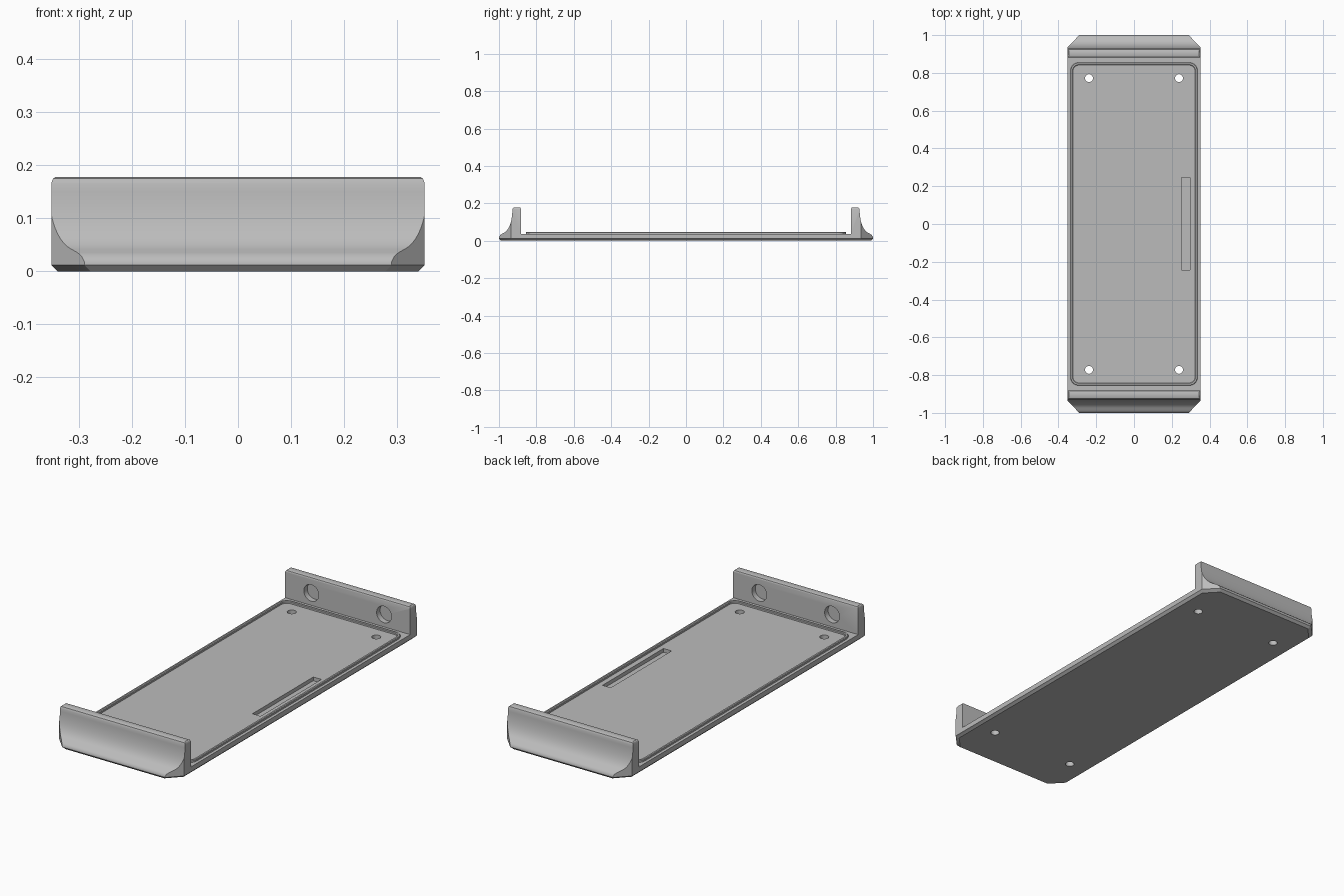
import bpy, bmesh, math
from mathutils import Matrix, Vector
from mathutils.geometry import interpolate_bezier

if "Cube" in bpy.data.objects:
    bpy.data.objects.remove(bpy.data.objects["Cube"], do_unlink=True)

grey = bpy.data.materials.new("light_grey")
grey.use_nodes = True
grey.diffuse_color = (0.5, 0.5, 0.5, 1)
grey.node_tree.nodes["Principled BSDF"].inputs["Base Color"].default_value = (0.5, 0.5, 0.5, 1)


def finish(bm, name):
    bmesh.ops.recalc_face_normals(bm, faces=bm.faces)
    mesh = bpy.data.meshes.new(name)
    bm.to_mesh(mesh)
    bm.free()
    mesh.materials.append(grey)
    obj = bpy.data.objects.new(name, mesh)
    bpy.context.collection.objects.link(obj)
    return obj


def loft(loops, name, closed=False):
    """Skin matching loops; cap the ends, or join last to first."""
    bm = bmesh.new()
    rings = [[bm.verts.new(p) for p in loop] for loop in loops]
    pairs = list(zip(rings, rings[1:]))
    if closed:
        pairs.append((rings[-1], rings[0]))
    else:
        bm.faces.new(rings[0])
        bm.faces.new(rings[-1])
    for a, b in pairs:
        for i in range(len(a)):
            j = (i + 1) % len(a)
            bm.faces.new((a[i], a[j], b[j], b[i]))
    return finish(bm, name)


def activate(obj):
    bpy.ops.object.select_all(action='DESELECT')
    obj.select_set(True)
    bpy.context.view_layer.objects.active = obj


def boolean(obj, cutter, operation):
    activate(obj)
    mod = obj.modifiers.new("cut", 'BOOLEAN')
    mod.operation, mod.object, mod.solver = operation, cutter, 'EXACT'
    bpy.ops.object.modifier_apply(modifier=mod.name)
    bpy.data.objects.remove(cutter, do_unlink=True)


# Tray section: low floor, upright end walls with a concave outer sweep
sweep = interpolate_bezier(Vector((0.928, 0.166)), Vector((0.93, 0.1)),
                           Vector((0.945, 0.058)), Vector((0.974, 0.042)), 14)
half = [(0.882, 0.037), (0.882, 0.17), (0.885, 0.176), (0.891, 0.178),
        (0.918, 0.178), (0.925, 0.175)]
half += [tuple(p) for p in sweep]
half += [(0.986, 0.036), (0.995, 0.028), (1.001, 0.017), (1.02, -0.05)]
section = half + [(-y, z) for y, z in reversed(half)]
tray = loft([[(x, y, z) for y, z in section] for x in (-0.4, 0.4)], "tray")


# Plan outline with clipped corners, eased at the bottom and top edges
def clipped(z, inset):
    q = [(0.352, 0.935), (0.29, 1.0)]
    q += [(-x, y) for x, y in reversed(q)]
    q += [(-x, -y) for x, y in q]
    return [(x - math.copysign(inset, x), y - math.copysign(inset, y), z) for x, y in q]


layers = [(0, 0.012), (0.012, 0), (0.168, 0), (0.175, 0.003), (0.18, 0.01)]
boolean(tray, loft([clipped(z, d) for z, d in layers], "outline_cutter"), 'INTERSECT')

# Screw holes, blind wall sockets and the shallow side slot
bm = bmesh.new()
for sx in (-1, 1):
    for sy in (-1, 1):
        bmesh.ops.create_cone(bm, cap_ends=True, segments=32, radius1=0.021, radius2=0.021,
                              depth=0.2, matrix=Matrix.Translation((sx * 0.238, sy * 0.772, 0)))
        bmesh.ops.create_cone(bm, cap_ends=True, segments=32, radius1=0.042, radius2=0.042,
                              depth=0.06, matrix=Matrix.Translation((sx * 0.205, sy * 0.88, 0.1))
                              @ Matrix.Rotation(math.pi / 2, 4, 'X'))
bmesh.ops.create_cube(bm, size=1, matrix=Matrix.Translation((0.274, 0.002, 0.058))
                      @ Matrix.Diagonal((0.046, 0.49, 0.08, 1)))
boolean(tray, finish(bm, "hole_cutter"), 'DIFFERENCE')


# Thin raised rim around the floor
def rounded(inset, z, steps=8):
    r = 0.045 - inset
    pts = []
    for k, (sx, sy) in enumerate([(1, 1), (-1, 1), (-1, -1), (1, -1)]):
        for i in range(steps + 1):
            a = (k + i / steps) * math.pi / 2
            pts.append((sx * 0.292 + r * math.cos(a), sy * 0.81 + r * math.sin(a), z))
    return pts


rim = loft([rounded(0, 0.03), rounded(0, 0.045), rounded(0.003, 0.048),
            rounded(0.011, 0.048), rounded(0.014, 0.045), rounded(0.014, 0.03)],
           "floor_rim", closed=True)

for obj in (tray, rim):
    activate(obj)
    bpy.ops.object.shade_smooth_by_angle(angle=math.radians(30))
